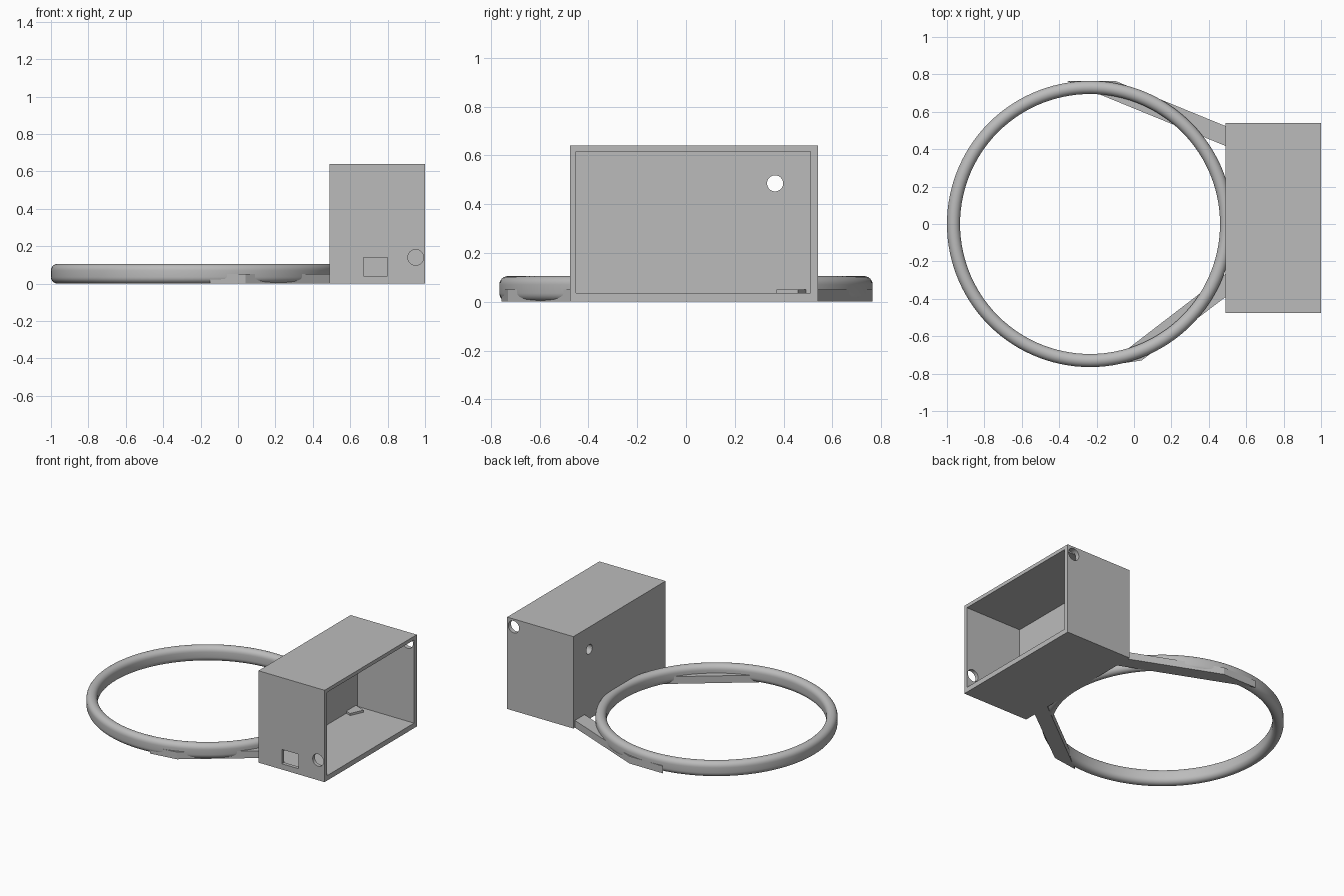
import bpy, bmesh, math
from mathutils import Matrix, Vector

cube = bpy.data.objects.get("Cube")
if cube:
    bpy.data.objects.remove(cube)

grey = bpy.data.materials.new("light_grey")
grey.use_nodes = True
grey.diffuse_color = (0.5, 0.5, 0.5, 1)
grey.node_tree.nodes["Principled BSDF"].inputs["Base Color"].default_value = (0.5, 0.5, 0.5, 1)


def finish(name, bm):
    bmesh.ops.recalc_face_normals(bm, faces=bm.faces)
    mesh = bpy.data.meshes.new(name)
    bm.to_mesh(mesh)
    bm.free()
    mesh.materials.append(grey)
    obj = bpy.data.objects.new(name, mesh)
    bpy.context.collection.objects.link(obj)
    return obj


def block(name, low, high):
    low, high = Vector(low), Vector(high)
    bm = bmesh.new()
    place = Matrix.Translation((low + high) / 2) @ Matrix.Diagonal((*(high - low), 1))
    bmesh.ops.create_cube(bm, size=1, matrix=place)
    return finish(name, bm)


def rod(name, centre, axis, radius, length):
    bm = bmesh.new()
    turn = Vector(axis).to_track_quat("Z", "Y").to_matrix().to_4x4()
    bmesh.ops.create_cone(bm, cap_ends=True, segments=40, radius1=radius, radius2=radius,
                          depth=length, matrix=Matrix.Translation(centre) @ turn)
    return finish(name, bm)


def plate(name, outline, height):
    bm = bmesh.new()
    face = bm.faces.new([bm.verts.new((x, y, 0)) for x, y in outline])
    top = bmesh.ops.extrude_face_region(bm, geom=[face])
    verts = [v for v in top["geom"] if isinstance(v, bmesh.types.BMVert)]
    bmesh.ops.translate(bm, verts=verts, vec=(0, 0, height))
    return finish(name, bm)


# Housing open on one side, with cable and switch holes
housing = block("housing", (0.49, -0.475, 0), (1, 0.54, 0.64))
cutters = [
    block("cavity_cutter", (0.565, -0.45, 0.035), (1.1, 0.51, 0.615)),
    block("switch_cutter", (0.67, -0.55, 0.04), (0.8, -0.42, 0.14)),
    rod("front_hole_cutter", (0.95, -0.475, 0.14), (0, 1, 0), 0.042, 0.12),
    rod("back_hole_cutter", (0.95, 0.54, 0.585), (0, 1, 0), 0.042, 0.08),
    rod("wall_hole_cutter", (0.52, 0.365, 0.485), (1, 0, 0), 0.033, 0.2),
]
for cutter in cutters:
    cutter.hide_render = True
    cutter.hide_set(True)
    cut = housing.modifiers.new(cutter.name, "BOOLEAN")
    cut.operation = "DIFFERENCE"
    cut.solver = "EXACT"
    cut.object = cutter

# Apply the cuts and drop the cutters
result = bpy.data.meshes.new_from_object(
    housing.evaluated_get(bpy.context.evaluated_depsgraph_get()))
housing.modifiers.clear()
housing.data = result
for cutter in cutters:
    bpy.data.objects.remove(cutter)

# Ring: a tall rounded section swept round a circle
bm = bmesh.new()
section = []
for i in range(26):
    half = i // 13
    angle = math.pi * (half + (i % 13) / 12)
    z = (0.07 if half == 0 else 0.035) + 0.035 * math.sin(angle)
    section.append(bm.verts.new((0.73 + 0.035 * math.cos(angle), 0, z)))
edges = [bm.edges.new((section[i - 1], section[i])) for i in range(26)]
bmesh.ops.spin(bm, geom=section + edges, cent=(0, 0, 0), axis=(0, 0, 1),
               angle=math.tau, steps=120, use_merge=True)
bmesh.ops.remove_doubles(bm, verts=bm.verts, dist=0.0001)
bmesh.ops.translate(bm, verts=bm.verts, vec=(-0.235, 0, 0))
ring = finish("ring", bm)
bpy.ops.object.select_all(action="DESELECT")
ring.select_set(True)
bpy.context.view_layer.objects.active = ring
bpy.ops.object.shade_smooth_by_angle(angle=math.radians(40))

# Flat struts joining the ring to the housing
plate("back_strut", [(-0.36, 0.765), (0.605, 0.37), (0.645, 0.46), (-0.1, 0.765)], 0.05)
plate("front_strut", [(-0.15, -0.757), (0.04, -0.73), (0.53, -0.36), (0.53, -0.235)], 0.05)
